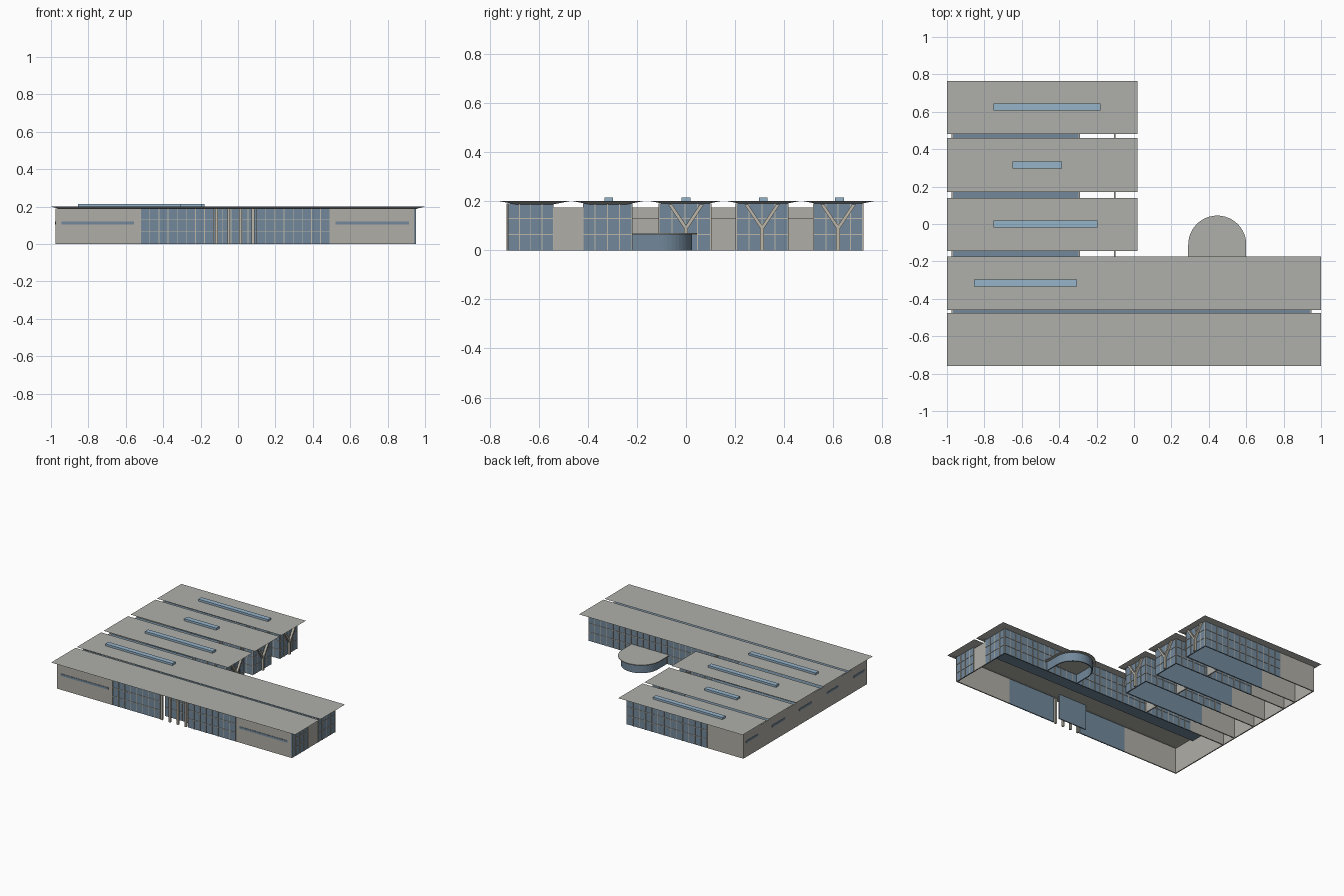
import bpy, bmesh, math
from mathutils import Vector

cube = bpy.data.objects.get("Cube")
if cube:
    bpy.data.objects.remove(cube, do_unlink=True)


def material(name, r, g, b):
    m = bpy.data.materials.new(name)
    m.use_nodes = True
    m.diffuse_color = (r, g, b, 1)
    m.node_tree.nodes["Principled BSDF"].inputs["Base Color"].default_value = (r, g, b, 1)
    return m


ROOF = material("roof grey", .43, .43, .40)
WALL = material("wall stone", .43, .42, .38)
GLASS = material("blue glass", .17, .25, .33)
SKY = material("skylight glass", .30, .46, .60)
FRAME = material("pale frame", .50, .47, .40)


def finish(name, bm, mat):
    bmesh.ops.recalc_face_normals(bm, faces=bm.faces)
    me = bpy.data.meshes.new(name)
    bm.to_mesh(me)
    bm.free()
    ob = bpy.data.objects.new(name, me)
    me.materials.append(mat)
    bpy.context.collection.objects.link(ob)
    return ob


def add_box(bm, x, y, z):
    geo = bmesh.ops.create_cube(bm, size=1)
    lo, hi = zip(x, y, z)
    for v in geo["verts"]:
        v.co = Vector([hi[i] if v.co[i] > 0 else lo[i] for i in range(3)])
    return geo["verts"]


def box(name, x, y, z, mat):
    bm = bmesh.new()
    add_box(bm, x, y, z)
    return finish(name, bm, mat)


def prism(name, outline, z0, z1, mat):
    bm = bmesh.new()
    f = bm.faces.new([bm.verts.new((x, y, z0)) for x, y in outline])
    r = bmesh.ops.extrude_face_region(bm, geom=[f])
    bmesh.ops.translate(bm, vec=(0, 0, z1 - z0),
                        verts=[v for v in r["geom"] if isinstance(v, bmesh.types.BMVert)])
    return finish(name, bm, mat)


T = .008      # wall thickness
H = .19       # eaves height
LOW = .175    # height between the roof strips


def wall(name, axis, at, side, a, b, mat, z=(0, H)):
    """Wall along an axis whose outer face lies at the given place and faces side."""
    across = tuple(sorted((at, at - side * T)))
    box(name, *(((a, b), across) if axis == "x" else (across, (a, b))), z, mat)


def glazed(name, axis, at, side, a, b):
    wall(name, axis, at, side, a, b, GLASS)
    bm = bmesh.new()
    out = tuple(sorted((at, at + side * .003)))

    def bar(u, z):
        add_box(bm, *((u, out) if axis == "x" else (out, u)), z)
    n = max(2, round((b - a) / .05))
    for i in range(n + 1):
        u = a + (b - a) * i / n
        bar((max(a, u - .002), min(b, u + .002)), (0, H))
    for z in (.065, .13):
        bar((a, b), (z - .002, z + .002))
    finish(name + "_mullions", bm, FRAME)


# Roof strips with undersides tapering inwards
W, E, FINGER_E = -.975, .95, -.02
strips = [(-.76, -.475, 1, -.725, -.54), (-.46, -.175, 1, -.42, -.22),
          (-.145, .14, .02, -.11, .10), (.17, .46, .02, .205, .415),
          (.48, .765, .02, .52, .72)]
for i, (y0, y1, xe, w0, w1) in enumerate(strips):
    bm = bmesh.new()
    mid = (y0 + y1) / 2
    for v in add_box(bm, (-1, xe), (y0, y1), (.187, .2)):
        if v.co.z < .19:
            v.co.x += .05 if v.co.x < 0 else -.05
            v.co.y += .065 if v.co.y < mid else -.065
    finish(f"roof_strip_{i}", bm, ROOF)
    # West gable with slit window
    wall(f"west_wall_{i}", "y", W, -1, w0, w1, WALL)
    box(f"west_slit_{i}", (W - .003, W), (w0 + .03, w1 - .03), (.105, .12), GLASS)
    # East gable
    glazed(f"east_glazing_{i}", "y", E if xe == 1 else FINGER_E, 1, w0, w1)

# Low links between the strips
for i in range(4):
    y0, y1 = strips[i][4], strips[i + 1][3]
    xe = E if i == 0 else -.29
    wall(f"link_west_wall_{i}", "y", W, -1, y0, y1, WALL, (0, LOW))
    wall(f"link_east_wall_{i}", "y", xe, 1, y0, y1, WALL, (0, LOW))
    box(f"link_glass_roof_{i}", (W, xe), (y0, y1), (LOW - .005, LOW), GLASS)
    if i:
        box(f"link_beam_{i}", (-.108, -.1), (y0, y1), (.13, LOW), WALL)

# Long sides of the three wings and the north side of the hall
for i, (y0, y1, xe, w0, w1) in enumerate(strips):
    sides = [(w0, -1)] if i > 1 else []
    if i:
        sides.append((w1, 1))
    for y, s in sides:
        tag = f"{'south' if s < 0 else 'north'}_{i}"
        wall(tag + "_solid_wall", "x", y, s, W, -.68, WALL)
        glazed(tag + "_glazing", "x", y, s, -.68, E if xe == 1 else FINGER_E)

# Entrance front
FY = strips[0][3]
for name, a, b in (("front_wall_west", W, -.52), ("front_wall_east", .49, E)):
    wall(name, "x", FY, -1, a, b, WALL)
    box(name + "_slit", (a + .03, b - .035), (FY - .003, FY), (.105, .12), GLASS)
glazed("front_glazing_west", "x", FY, -1, -.52, -.13)
glazed("front_glazing_east", "x", FY, -1, .10, .49)
glazed("entrance_glazing", "x", FY + .06, -1, -.13, .10)
for i in range(4):
    x = -.115 + i * .065
    box(f"entrance_column_{i}", (x - .007, x + .007), (FY - .007, FY + .007), (0, H), FRAME)

# Forked columns at the wing ends
for y in (0, .31, .62):
    bm = bmesh.new()
    x = (FINGER_E, FINGER_E + .016)
    add_box(bm, x, (y - .008, y + .008), (0, .10))
    for s in (-1, 1):
        for v in add_box(bm, x, (y - .008, y + .008), (.09, .187)):
            if v.co.z > .1:
                v.co.y += s * .065
    finish("forked_column", bm, FRAME)

# Skylights
for x0, x1, y in ((-.855, -.305, -.315), (-.75, -.195, 0), (-.65, -.385, .315), (-.75, -.18, .625)):
    box("skylight", (x0, x1), (y - .018, y + .018), (.2, .215), SKY)


# Round-ended annex
def arch(r, back):
    arc = [math.pi * i / 24 for i in range(25)]
    return [(.445 + r * math.cos(t), -.11 + r * math.sin(t)) for t in arc] + \
           [(.445 - r, back), (.445 + r, back)]


outer, inner = arch(.135, -.22), arch(.127, -.22)
ring = outer[-1:] + outer[:-1] + (inner[-1:] + inner[:-1])[::-1]
prism("annex_glass_wall", ring, 0, .065, GLASS)
prism("annex_roof", arch(.155, -.22), .064, .07, ROOF)
